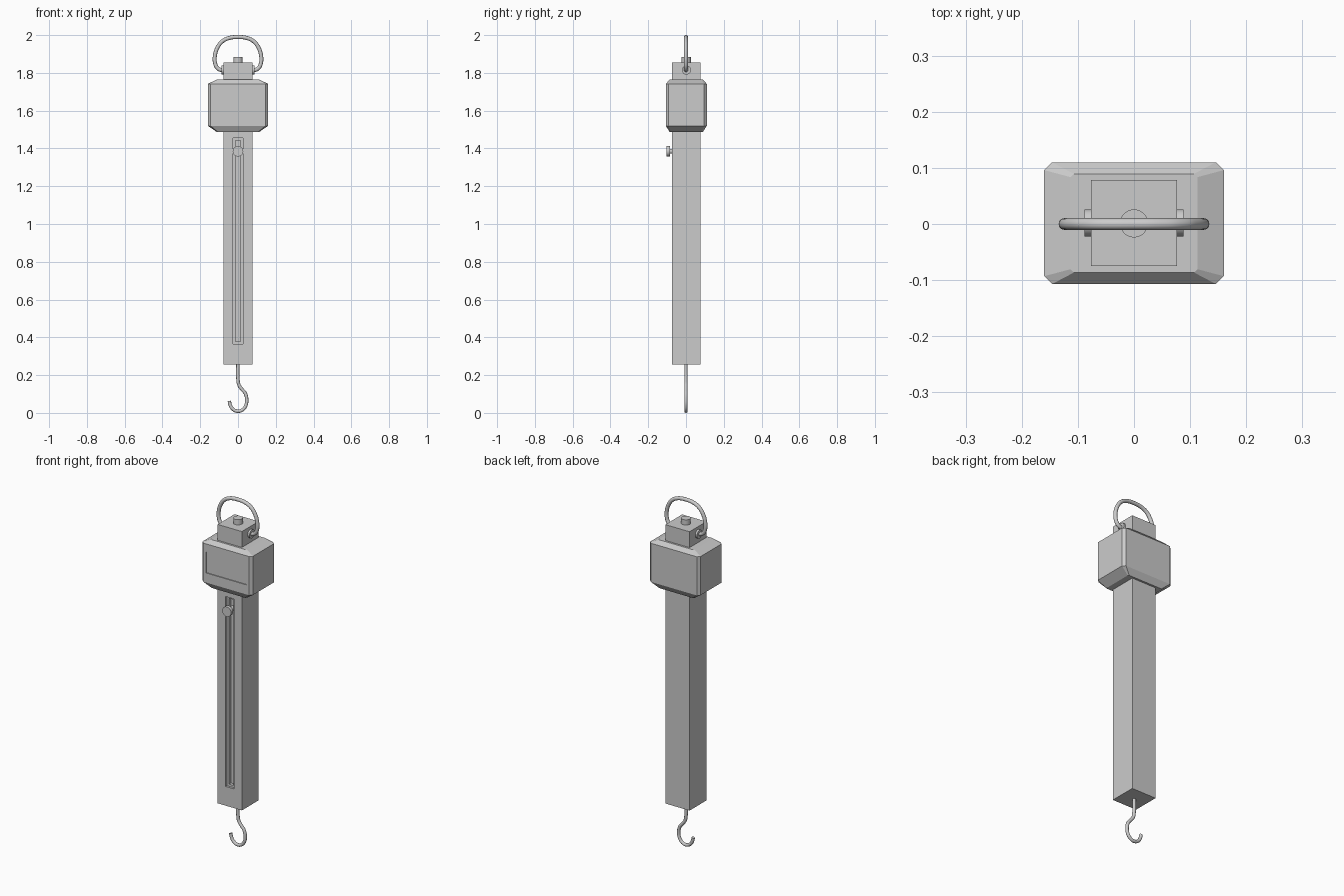
import bpy, bmesh, math
from mathutils import Matrix

if "Cube" in bpy.data.objects:
    bpy.data.objects.remove(bpy.data.objects["Cube"])


def finish(bm, name):
    bmesh.ops.recalc_face_normals(bm, faces=bm.faces)
    me = bpy.data.meshes.new(name)
    bm.to_mesh(me)
    bm.free()
    ob = bpy.data.objects.new(name, me)
    bpy.context.collection.objects.link(ob)
    return ob


def smooth(ob):
    bpy.ops.object.select_all(action='DESELECT')
    ob.select_set(True)
    bpy.context.view_layer.objects.active = ob
    bpy.ops.object.shade_smooth_by_angle(angle=math.radians(40))


def box(name, lo, hi):
    bm = bmesh.new()
    bmesh.ops.create_cube(bm, size=1)
    for v in bm.verts:
        v.co = [lo[i] + (v.co[i] + 0.5) * (hi[i] - lo[i]) for i in range(3)]
    return finish(bm, name)


def cut(target, lo, hi):
    cutter = box(target.name + "_cutter", lo, hi)
    cutter.hide_render = True
    cutter.hide_set(True)
    cutter.display_type = 'WIRE'
    mod = target.modifiers.new("recess", 'BOOLEAN')
    mod.object = cutter
    mod.solver = 'EXACT'


def cylinder(name, centre, r, depth, axis='Z'):
    bm = bmesh.new()
    bmesh.ops.create_cone(bm, cap_ends=True, segments=32, radius1=r, radius2=r, depth=depth)
    if axis != 'Z':
        turn = Matrix.Rotation(math.pi / 2, 4, 'Y' if axis == 'X' else 'X')
        bm.transform(turn)
    bm.transform(Matrix.Translation(centre))
    ob = finish(bm, name)
    smooth(ob)
    return ob


def wire(name, points, r):
    # round wire through (x, z) points
    cu = bpy.data.curves.new(name, 'CURVE')
    cu.dimensions = '3D'
    cu.bevel_depth = r
    cu.bevel_resolution = 4
    cu.use_fill_caps = True
    cu.resolution_u = 6
    sp = cu.splines.new('BEZIER')
    sp.bezier_points.add(len(points) - 1)
    for bp, (x, z) in zip(sp.bezier_points, points):
        bp.co = (x, 0, z)
        bp.handle_left_type = bp.handle_right_type = 'AUTO'
    ob = bpy.data.objects.new(name, cu)
    bpy.context.collection.objects.link(ob)
    bpy.ops.object.select_all(action='DESELECT')
    ob.select_set(True)
    bpy.context.view_layer.objects.active = ob
    bpy.ops.object.convert(target='MESH')
    smooth(bpy.context.object)


# square tube with stepped slot on the front
body = box("body_tube", (-0.077, -0.075, 0.255), (0.077, 0.078, 1.855))
cut(body, (-0.026, -0.2, 0.365), (0.026, -0.063, 1.455))
cut(body, (-0.014, -0.2, 0.377), (0.014, -0.045, 1.443))

# chamfered head housing: stacked octagonal rings
bm = bmesh.new()
rings = []
for z, hx, hy in ((1.487, 0.112, 0.088), (1.52, 0.16, 0.1085),
                  (1.742, 0.16, 0.1085), (1.764, 0.113, 0.088)):
    c = 0.014 if hx > 0.15 else 0.006
    outline = [(hx, hy - c), (hx - c, hy), (c - hx, hy), (-hx, hy - c),
               (-hx, c - hy), (c - hx, -hy), (hx - c, -hy), (hx, c - hy)]
    rings.append([bm.verts.new((x, y + 0.0015, z)) for x, y in outline])
for a, b in zip(rings, rings[1:]):
    for i in range(8):
        j = (i + 1) % 8
        bm.faces.new((a[i], a[j], b[j], b[i]))
bm.faces.new(rings[0])
bm.faces.new(rings[-1])
head = finish(bm, "head_housing")
cut(head, (-0.128, -0.2, 1.575), (0.128, -0.102, 1.695))

# sliding pointer knob
cylinder("pointer_stem", (0, -0.066, 1.385), 0.013, 0.045, 'Y')
cylinder("pointer_knob", (0, -0.0935, 1.385), 0.028, 0.019, 'Y')

# top button and side lugs
cylinder("top_button", (0, 0.001, 1.865), 0.025, 0.04)
for side, s in (("left", -1), ("right", 1)):
    cylinder(side + "_lug", (s * 0.081, 0.002, 1.815), 0.024, 0.014, 'X')

# carrying ring, mirrored half path
half = [(0.07, 1.814), (0.09, 1.815), (0.11, 1.827), (0.122, 1.855),
        (0.122, 1.892), (0.108, 1.935), (0.083, 1.967), (0.045, 1.985)]
wire("carry_ring", half + [(0, 1.9895)] + [(-x, z) for x, z in reversed(half)], 0.0105)

# load hook
wire("load_hook", [(0, 0.275), (0, 0.175), (0.005, 0.148), (0.02, 0.126),
                   (0.038, 0.104), (0.046, 0.07), (0.04, 0.036), (0.022, 0.015),
                   (-0.003, 0.009), (-0.027, 0.02), (-0.041, 0.041), (-0.046, 0.063)], 0.009)
